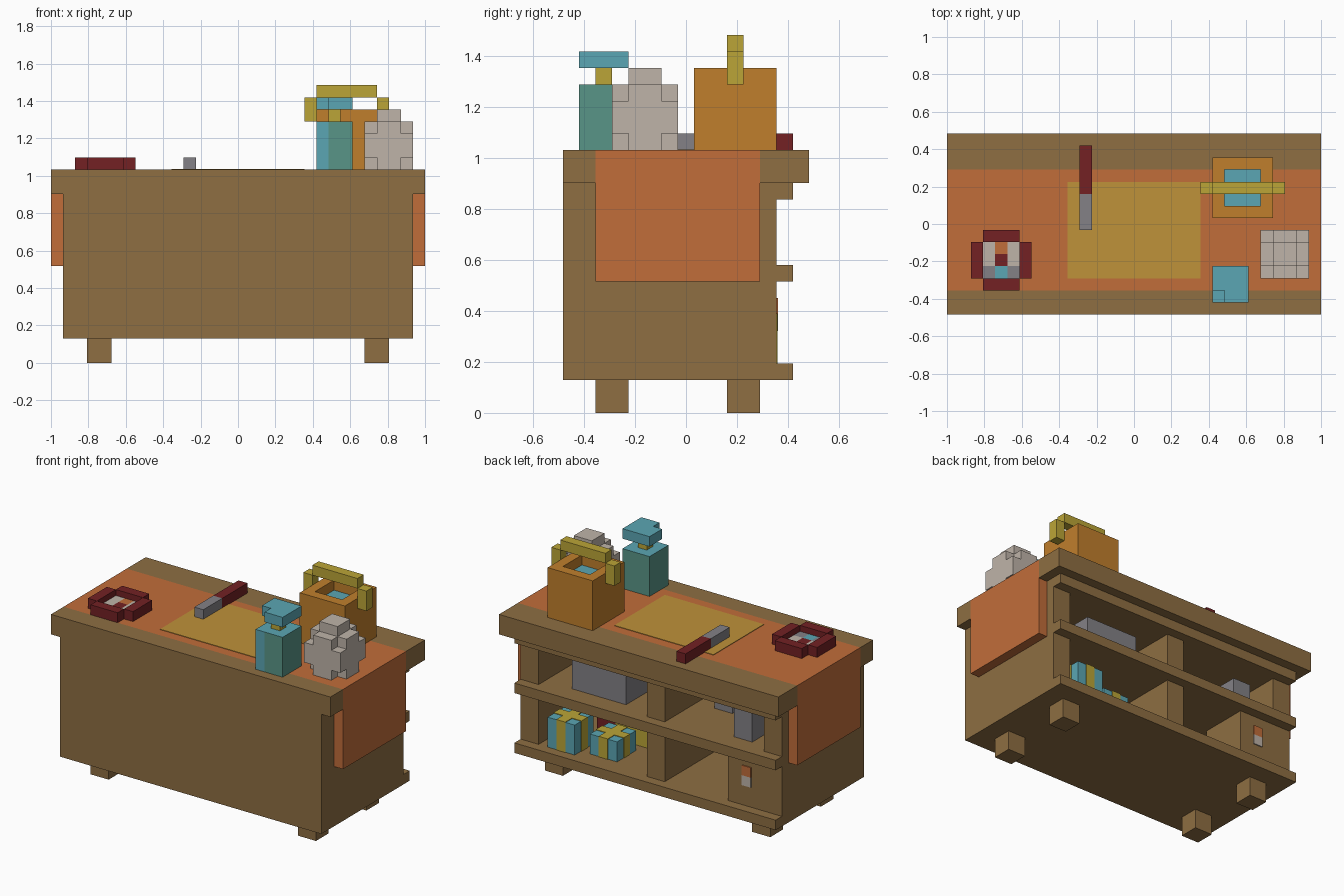
import bpy
import bmesh
from mathutils import Vector

cube = bpy.data.objects.get("Cube")
if cube:
    bpy.data.objects.remove(cube, do_unlink=True)

# Everything sits on a block grid: 31 wide, 15 deep
UNIT = 2 / 31
ORIGIN = Vector((15.5, 7.5, 0))


def material(name, hex_code):
    """Flat material from an sRGB hex colour."""
    rgb = [int(hex_code[n:n + 2], 16) / 255 for n in (0, 2, 4)]
    linear = [c / 12.92 if c < 0.04 else ((c + 0.055) / 1.055) ** 2.4 for c in rgb]
    mat = bpy.data.materials.new(name)
    mat.use_nodes = True
    mat.diffuse_color = (*linear, 1)
    mat.node_tree.nodes["Principled BSDF"].inputs["Base Color"].default_value = (*linear, 1)
    return mat


wood = material("wood brown", "8e6e42")
cloth = material("cloth orange", "c16d3a")
mustard = material("mustard", "bf923a")
amber = material("basket amber", "c07f2c")
yellow = material("yellow", "bba537")
blue = material("light blue", "5ba6b3")
teal = material("teal green", "599587")
cream = material("warm white", "bfb4a9")
grey = material("grey", "838186")
maroon = material("dark red", "732124")


def part(name, mat, *boxes):
    """One object made of boxes, each (x0, x1, y0, y1, z0, z1) in grid units."""
    bm = bmesh.new()
    for x0, x1, y0, y1, z0, z1 in boxes:
        low, high = Vector((x0, y0, z0)), Vector((x1, y1, z1))
        verts = bmesh.ops.create_cube(bm, size=1)["verts"]
        for v in verts:
            spot = (low + high) / 2 + v.co * (high - low)
            v.co = (spot - ORIGIN) * UNIT
    mesh = bpy.data.meshes.new(name)
    bm.to_mesh(mesh)
    bm.free()
    mesh.materials.append(mat)
    obj = bpy.data.objects.new(name, mesh)
    bpy.context.collection.objects.link(obj)
    return obj


def paint(obj, mat, rule):
    """Give the faces that satisfy the rule another material."""
    obj.data.materials.append(mat)
    for face in obj.data.polygons:
        if rule(face):
            face.material_index = len(obj.data.materials) - 1


def gift(name, x, y, z, height):
    """Box three blocks square, wrapped with a crossed ribbon."""
    e = 0.06
    part(name, blue, (x, x + 3, y, y + 3, z, z + height))
    part(name + "_ribbon", yellow,
         (x + 1, x + 2, y - e, y + 3 + e, z, z + height + e),
         (x - e, x + 3 + e, y + 1, y + 2, z, z + height + e))


# Counter carcass, open at the back
part("feet", wood, *[(x, x + 2, y, y + 2, 0, 2) for x in (3, 26) for y in (2, 10)])
part("front_panel", wood, (1, 30, 0, 1, 2, 14))
part("side_panels", wood, *[(x, x + 2, 0, 13, 2, 14) for x in (1, 28)])
part("divider", wood, (14, 16, 1, 13, 3, 13))
for name, z in (("bottom_board", 2), ("middle_shelf", 8), ("top_rail", 13)):
    part(name, wood, (1, 30, 0, 14, z, z + 1))
part("counter_edges", wood, (0, 31, 0, 2, 14, 16), (0, 31, 12, 15, 14, 16))

# Table runner draped over both ends, with a mat in the middle
part("runner", cloth, (0, 31, 2, 12, 14, 16),
     *[(x, x + 1, 2, 12, 8, 14) for x in (0, 30)])
part("mat", mustard, (10, 21, 3, 11, 16, 16.05))

# Basket with hooped handle
part("basket", amber, (22, 23, 8, 13, 16, 21), (26, 27, 8, 13, 16, 21),
     (23, 26, 8, 9, 16, 21), (23, 26, 12, 13, 16, 21))
part("basket_contents", blue, (23, 26, 9, 12, 16, 20))
part("basket_handle", yellow, (22, 27, 10, 11, 22, 23),
     *[(x, x + 1, 10, 11, 20, 22) for x in (21, 27)])

# Pump bottle
bottle = part("bottle", teal, (23, 25, 1, 4, 16, 20), (22, 23, 1, 4, 16, 20))
paint(bottle, blue, lambda f: f.normal.z > 0.5
      or (f.normal.y < -0.5 and f.center.x < 7.5 * UNIT))
part("bottle_neck", yellow, (23, 24, 2, 3, 20, 21))
part("bottle_pump", blue, (23, 25, 1, 4, 21, 22), (22, 23, 2, 4, 21, 22))

# Rounded white bundle
part("bundle", cream, (26, 30, 3, 7, 17, 19), (27, 29, 3, 7, 16, 20),
     (26, 30, 4, 6, 16, 20), (27, 29, 4, 6, 16, 21))

# Tray with coloured fillings
part("tray_rim", maroon, (2, 3, 3, 6, 16, 17), (6, 7, 3, 6, 16, 17),
     (3, 6, 2, 3, 16, 17), (3, 6, 6, 7, 16, 17))
fillings = ((grey, blue, grey), (cream, maroon, cream), (cream, cloth, cream))
for row, mats in enumerate(fillings):
    for col, mat in enumerate(mats):
        x, y = 3 + col, 3 + row
        part(f"tray_filling_{row}_{col}", mat, (x, x + 1, y, y + 1, 16, 16.4))

# Knife
part("knife_blade", grey, (11, 12, 7, 10, 16, 17))
part("knife_handle", maroon, (11, 12, 10, 14, 16, 17))

# Goods on the upper shelf
part("storage_crate", grey, (19, 25, 8, 12, 9, 12))
part("small_tins", grey, (5, 7, 10, 12, 9, 12), (10, 12, 6, 8, 9, 11))

# Goods on the lower shelf
gift("tall_gift", 24, 10, 3, 3)
gift("flat_gift", 20, 9, 3, 2)
part("yellow_parcel", yellow, (17, 23, 6, 8, 3, 6))
part("red_parcel", maroon, (23, 25, 6, 8, 3, 6))
part("cabinet", wood, (3, 7, 8, 13, 3, 8))
part("cabinet_tag_top", cloth, (4.4, 5.4, 13, 13.1, 6, 7))
part("cabinet_tag_bottom", cream, (4.4, 5.4, 13, 13.1, 5, 6))
